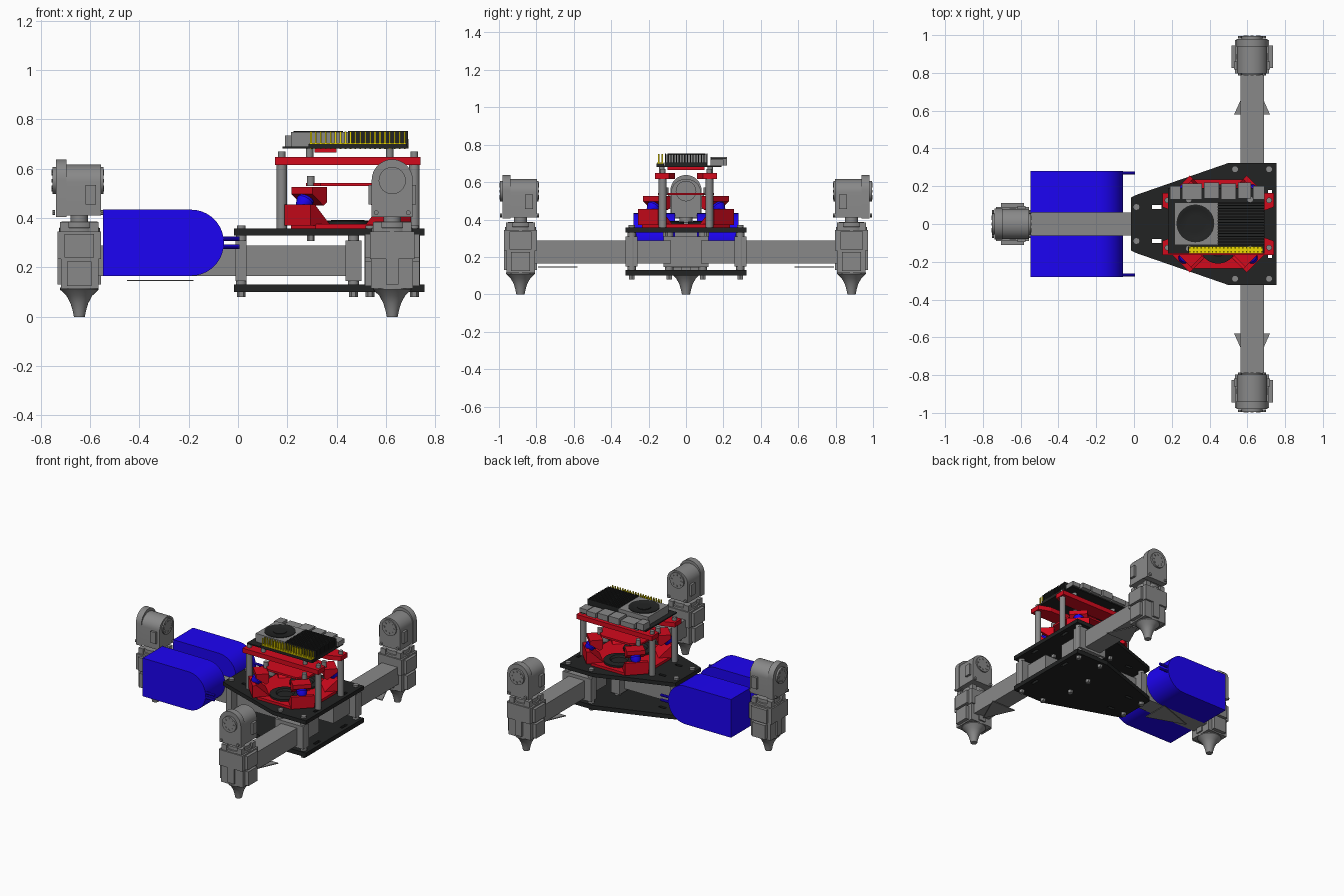
import bpy, bmesh
from math import sin, cos, pi
from mathutils import Matrix, Vector

if "Cube" in bpy.data.objects:
    bpy.data.objects.remove(bpy.data.objects["Cube"])


def material(name, rgb):
    m = bpy.data.materials.new(name)
    m.diffuse_color = (*rgb, 1)
    m.use_nodes = True
    m.node_tree.nodes["Principled BSDF"].inputs["Base Color"].default_value = m.diffuse_color
    return m


GREY = material("dark_grey", (0.25, 0.25, 0.25))
RED = material("red", (0.65, 0.003, 0.012))
BLUE = material("blue", (0.012, 0.001, 0.9))
BLACK = material("black", (0.016, 0.017, 0.017))
YELLOW = material("yellow", (0.85, 0.7, 0.0))
I = Matrix.Identity(4)


def finish(name, bm, mat, M=I, smooth=False):
    bmesh.ops.recalc_face_normals(bm, faces=bm.faces)
    me = bpy.data.meshes.new(name)
    bm.to_mesh(me)
    bm.free()
    me.transform(M)
    ob = bpy.data.objects.new(name, me)
    bpy.context.collection.objects.link(ob)
    me.materials.append(mat)
    if smooth:
        bpy.ops.object.select_all(action='DESELECT')
        ob.select_set(True)
        bpy.context.view_layer.objects.active = ob
        bpy.ops.object.shade_smooth_by_angle(angle=0.6)
    return ob


def boxes(name, spans, mat=GREY, M=I):
    """One object made of boxes given as (x0, x1, y0, y1, z0, z1)."""
    bm = bmesh.new()
    for a, b, c, d, e, f in spans:
        T = Matrix.Translation(((a + b) / 2, (c + d) / 2, (e + f) / 2))
        bmesh.ops.create_cube(bm, size=1, matrix=T @ Matrix.Diagonal((b - a, d - c, f - e, 1)))
    return finish(name, bm, mat, M)


def prism(name, pts, lo, hi, axis='z', mat=GREY, M=I, smooth=False):
    """Extrude a 2D outline along an axis (x: pts are yz, y: pts are xz, z: pts are xy)."""
    put = {'x': lambda p, h: (h, *p), 'y': lambda p, h: (p[0], h, p[1]), 'z': lambda p, h: (*p, h)}[axis]
    bm = bmesh.new()
    a = [bm.verts.new(put(p, lo)) for p in pts]
    b = [bm.verts.new(put(p, hi)) for p in pts]
    bm.faces.new(a)
    bm.faces.new(b)
    for i in range(len(a)):
        j = (i + 1) % len(a)
        bm.faces.new((a[i], a[j], b[j], b[i]))
    return finish(name, bm, mat, M, smooth)


def lathe(name, prof, places=((0, 0, 0),), mat=GREY, M=I, n=24):
    """Spin an (r, z) profile around z, repeated at each place."""
    bm = bmesh.new()
    for p in places:
        rings = [[bm.verts.new(Vector(p) + Vector((r * cos(2 * pi * i / n), r * sin(2 * pi * i / n), z)))
                  for i in range(n)] for r, z in prof]
        bm.faces.new(rings[0])
        bm.faces.new(rings[-1])
        for a, b in zip(rings, rings[1:]):
            for i in range(n):
                j = (i + 1) % n
                bm.faces.new((a[i], a[j], b[j], b[i]))
    return finish(name, bm, mat, M, True)


def rod(name, r, z0, z1, places, mat=GREY, M=I, n=16):
    return lathe(name, [(r, z0), (r, z1)], places, mat, M, n)


def arch(w, z0, zc, h, n=16):
    return [(-w, z0), (w, z0)] + [(w * cos(pi * i / n), zc + h * sin(pi * i / n)) for i in range(n + 1)]


# legs: local x points outward from the body
def leg(tag, x, y, ang):
    M = Matrix.Translation((x, y, 0)) @ Matrix.Rotation(ang, 4, 'Z')
    lathe(tag + "_foot", [(.022, 0), (.027, .025), (.036, .055), (.052, .085), (.078, .11), (.078, .118)], M=M)
    boxes(tag + "_socket", [(-.078, .075, -.085, .085, .115, .235), (-.05, .05, -.11, .11, .125, .225),
                            (-.088, .088, -.09, .09, .235, .345), (-.06, .06, -.11, .11, .24, .335),
                            (-.088, .088, -.025, .025, .13, .34)], M=M)
    lathe(tag + "_swivel", [(.083, .345), (.083, .36), (.075, .362), (.075, .385), (.035, .387), (.035, .415)], M=M)
    boxes(tag + "_swivel_lugs", [(s * .06 - .018, s * .06 + .018, t * .06 - .018, t * .06 + .018, .345, .385)
                                 for s in (-1, 1) for t in (-1, 1)], M=M)
    # motor housing with rounded top
    prism(tag + "_motor_body", arch(.08, .41, .545, .072), -.088, .055, 'x', M=M, smooth=True)
    prism(tag + "_motor_outer_plate", arch(.083, .405, .555, .083), .052, .095, 'x', M=M, smooth=True)
    boxes(tag + "_motor_ports", [(-.068, -.025, s * .088 - .008, s * .088 + .008, .455, .535) for s in (-1, 1)], M=M)
    for u0, u1 in ((.095, .109), (-.097, -.088)):
        R = M @ Matrix.Translation((0, 0, .552)) @ Matrix.Rotation(pi / 2, 4, 'Y')
        rod(tag + "_motor_horn", .055, u0, u1, [(0, 0, 0)], M=R, n=24)
        e = .003 if u0 > 0 else -.003
        rod(tag + "_horn_screws", .007, u0 + e, u1 + e,
            [(.038 * cos(k * pi / 4), .038 * sin(k * pi / 4), 0) for k in range(8)], M=R, n=8)
        rod(tag + "_motor_screws", .01, u0 + e, u1, [(.13, .065, 0), (.13, -.065, 0)], M=R, n=8)


leg("back_leg", -.643, 0, pi)
leg("left_leg", .625, .885, pi / 2)
leg("right_leg", .625, -.885, -pi / 2)

# square arms with flat pointed markers beneath
boxes("back_arm", [(-.62, .5, -.062, .062, .166, .288)])
for s, tag in ((1, "left"), (-1, "right")):
    boxes(tag + "_arm", [(.563, .687, min(s * .08, s * .86), max(s * .08, s * .86), .166, .288)])
    prism(tag + "_arm_marker", [(.53, s * .58), (.72, s * .58), (.625, s * .79)], .144, .15)
prism("back_arm_marker", [(-.18, -.095), (-.18, .095), (-.45, 0)], .144, .15)

# body plates with slots
outline = [(-.017, -.14), (.015, -.155), (.5, -.323), (.755, -.323),
           (.755, .323), (.5, .323), (.015, .155), (-.017, .14)]
cut = boxes("slot_cutter", [(.095, .145, s * .09 - .01, s * .09 + .01, 0, 1) for s in (-1, 1)]
            + [(.71, .73, s * .15 - .03, s * .15 + .03, 0, 1) for s in (-1, 1)], BLACK)
cut.hide_render = True
cut.hide_set(True)
for tag, z0, z1 in (("upper_plate", .33, .357), ("lower_plate", .1, .13)):
    p = prism(tag, outline, z0, z1, mat=BLACK)
    m = p.modifiers.new("slots", 'BOOLEAN')
    m.object = cut
    m.solver = 'EXACT'

# arm clamps and through bolts
clamps = [(-.01, .035, -.12, .12, .145, .31), (.435, .5, -.12, .12, .145, .31)]
clamps += [(.515, .735, s * .292 - .032, s * .292 + .032, .15, .31) for s in (-1, 1)]
boxes("arm_clamps", clamps)
bolts = [(x, s * y, 0) for s in (-1, 1) for x, y in ((.013, .09), (.468, .09), (.535, .29), (.715, .29))]
rod("plate_bolts", .012, .085, .368, bolts)
rod("plate_spacers", .022, .13, .33, bolts)
rod("bolt_heads", .018, .357, .37, bolts)
rod("bolt_nuts", .018, .08, .1, bolts, n=6)

# blue pods beside the back arm, rounded toward the body
pod = [(-.547, .435), (-.547, .166)]
pod += [(-.19 + .133 * cos(a), .3 + .134 * sin(a)) for a in (-pi / 2 + pi * i / 20 for i in range(21))]
for s, tag in ((1, "left"), (-1, "right")):
    prism(tag + "_pod", pod, s * .06, s * .28, 'y', BLUE, smooth=True)
    R = Matrix.Translation((0, s * .27, 0)) @ Matrix.Rotation(pi / 2, 4, 'Y')
    rod(tag + "_pod_leads", .009, -.12, .006, [(-.283, 0, 0), (-.317, 0, 0)], BLUE, R, 10)


# red damped mount, centred on CX
CX = .445


def octagon(hx, hy, c):
    return [(CX + x, y) for x, y in ((-hx, -hy + c), (-hx + c, -hy), (hx - c, -hy), (hx, -hy + c),
                                     (hx, hy - c), (hx - c, hy), (-hx + c, hy), (-hx, hy - c))]


prism("mount_base", octagon(.23, .235, .1), .357, .375, mat=RED)
for k, (sx, sy) in enumerate(((-1, -1), (1, -1), (1, 1), (-1, 1))):
    # local x points to the outer corner
    D = Matrix.Translation((CX + sx * .165, sy * .165, 0)) @ Matrix.Rotation((k * 2 - 3) * pi / 4, 4, 'Z')
    prism("lower_bracket", [(.055, .37), (.055, .455), (.03, .455), (-.06, .37)], -.075, .075, 'y', RED, D)
    prism("upper_bracket", [(.03, .525), (.03, .497), (-.035, .45), (-.055, .465), (-.055, .525)],
          -.06, .06, 'y', RED, D)
    B = D @ Matrix.Translation((.012, 0, .468)) @ Matrix.Rotation(-.7, 4, 'Y')
    lathe("damper_ball", [(.012, -.04), (.027, -.028), (.036, 0), (.027, .028), (.012, .04)], mat=BLUE, M=B, n=16)
prism("mount_top", octagon(.17, .15, .06), .53, .543, mat=RED)
lathe("sensor_disc", [(.1, .372), (.1, .388), (.06, .392), (.05, .38)], [(CX, -.11, 0), (CX, .11, 0)], BLACK)
mb = [(CX + a * .15, s * .11, 0) for a in (-1, 1) for s in (-1, 1)]
rod("mount_screws", .016, .53, .57, mb)
rod("mount_under_nuts", .016, .308, .33, mb, n=6)

# upper rails on four posts
posts = [(x, s * .125, 0) for x in (.177, .715) for s in (-1, 1)]
rod("rail_posts", .021, .357, .618, posts)
rod("rail_screws", .015, .645, .67, posts)
for s, tag in ((1, "left"), (-1, "right")):
    prism(tag + "_rail", [(.15, s * .09), (.15, s * .165), (.74, s * .165), (.74, s * .09),
                          (.66, s * .06), (.23, s * .06)], .616, .648, mat=RED)
rod("board_posts", .015, .645, .69, [(x, y, 0) for x in (.29, .615) for y in (-.13, .13)])
boxes("board_cable_block", [(.31, .4, -.1, .1, .665, .685)], RED)

# computer board with cooler, connectors and pin header
boxes("computer_board", [(.18, .69, -.157, .19, .682, .69)], BLACK)
boxes("fan_housing", [(.215, .445, -.11, .115, .69, .748)])
lathe("fan", [(.1, .74), (.1, .752), (.085, .752), (.08, .749), (.045, .749), (.045, .753)],
      [(.325, .003, 0)], BLACK, n=32)
fins = [(.445, .69, -.115, .112, .69, .705)]
fins += [(.445, .688, -.113 + k * .0148, -.107 + k * .0148, .7, .752) for k in range(16)]
boxes("heat_sink", fins, BLACK)
boxes("connectors", [(.19, .245, .13, .2, .69, .735), (.255, .36, .13, .215, .69, .725),
                     (.37, .45, .135, .22, .69, .735), (.46, .54, .13, .215, .69, .73),
                     (.55, .62, .135, .22, .69, .725), (.63, .69, .13, .2, .69, .72)])
boxes("pin_header_base", [(.285, .685, -.157, -.118, .69, .7)], BLACK)
boxes("pin_header_strip", [(.29, .68, -.155, -.12, .7, .704)], YELLOW)
boxes("header_pins", [(.292 + k * .02, .299 + k * .02, y, y + .007, .68, .75)
                      for k in range(20) for y in (-.15, -.13)], YELLOW)
